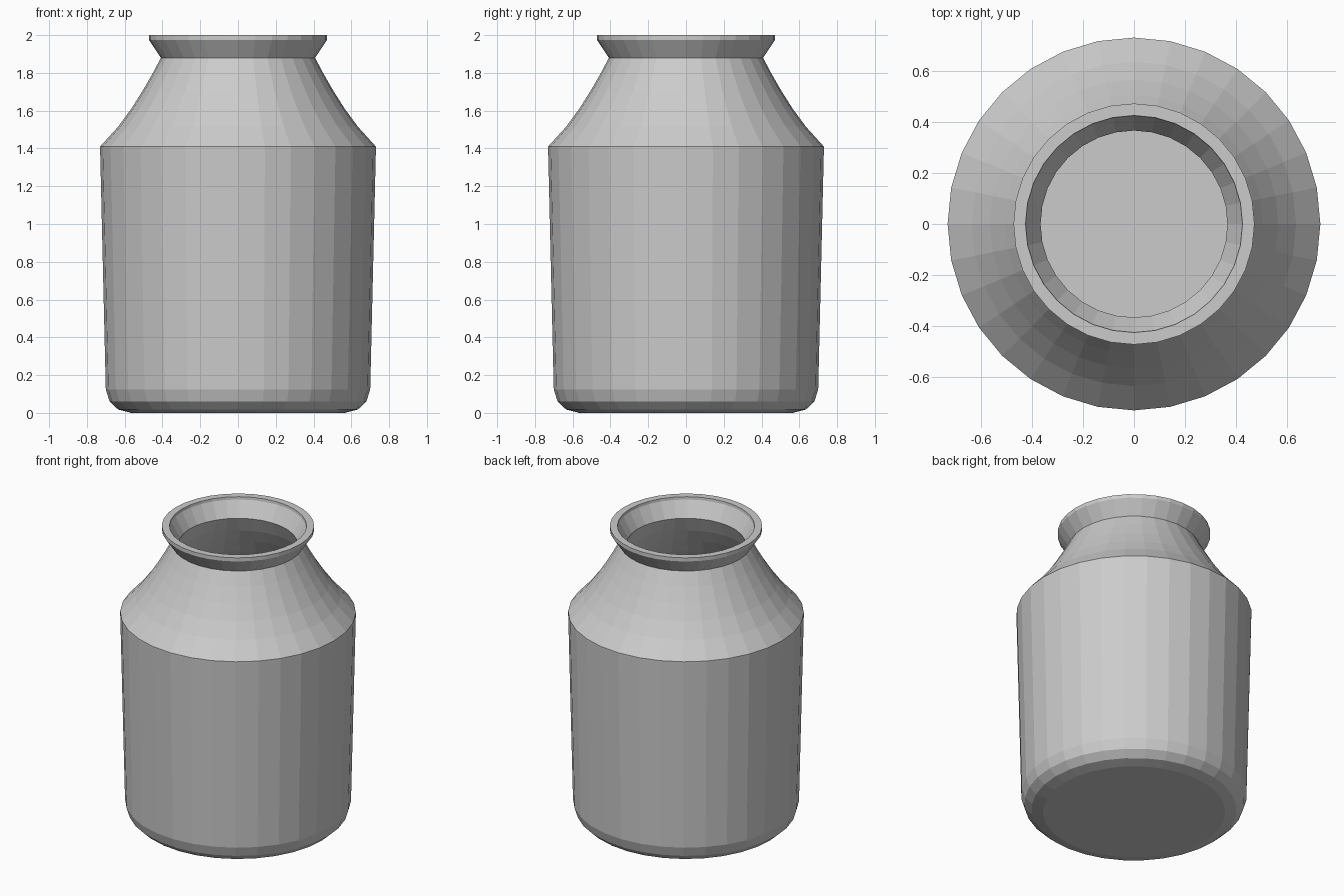
import bpy, bmesh, math

if "Cube" in bpy.data.objects:
    bpy.data.objects.remove(bpy.data.objects["Cube"])

SIDES = 32

# outer profile from base to lip, then inner profile back down to the floor
OUTER = [(0.565, 0.0), (0.635, 0.018), (0.68, 0.06), (0.70, 0.125),
         (0.73, 1.395), (0.73, 1.41), (0.635, 1.515), (0.565, 1.61),
         (0.505, 1.705), (0.453, 1.795), (0.408, 1.88),
         (0.472, 1.975), (0.472, 2.0)]
INNER = [(0.425, 2.0), (0.423, 1.982), (0.366, 1.88), (0.413, 1.775),
         (0.467, 1.68), (0.528, 1.583), (0.60, 1.487), (0.687, 1.395),
         (0.655, 0.13), (0.642, 0.09), (0.618, 0.06), (0.56, 0.045)]


def lathe(name, profile):
    """Revolve an (r, z) profile and cap both ends."""
    bm = bmesh.new()
    rings = []
    for r, z in profile:
        rings.append([bm.verts.new((r * math.cos(2 * math.pi * i / SIDES),
                                    r * math.sin(2 * math.pi * i / SIDES), z))
                      for i in range(SIDES)])
    for a, b in zip(rings, rings[1:]):
        for i in range(SIDES):
            j = (i + 1) % SIDES
            bm.faces.new((a[i], a[j], b[j], b[i]))
    bm.faces.new(rings[0][::-1])
    bm.faces.new(rings[-1])
    bmesh.ops.recalc_face_normals(bm, faces=bm.faces)
    mesh = bpy.data.meshes.new(name)
    bm.to_mesh(mesh)
    bm.free()
    obj = bpy.data.objects.new(name, mesh)
    bpy.context.collection.objects.link(obj)
    return obj


# hollow jar with flared lip
lathe("jar", OUTER + INNER)
